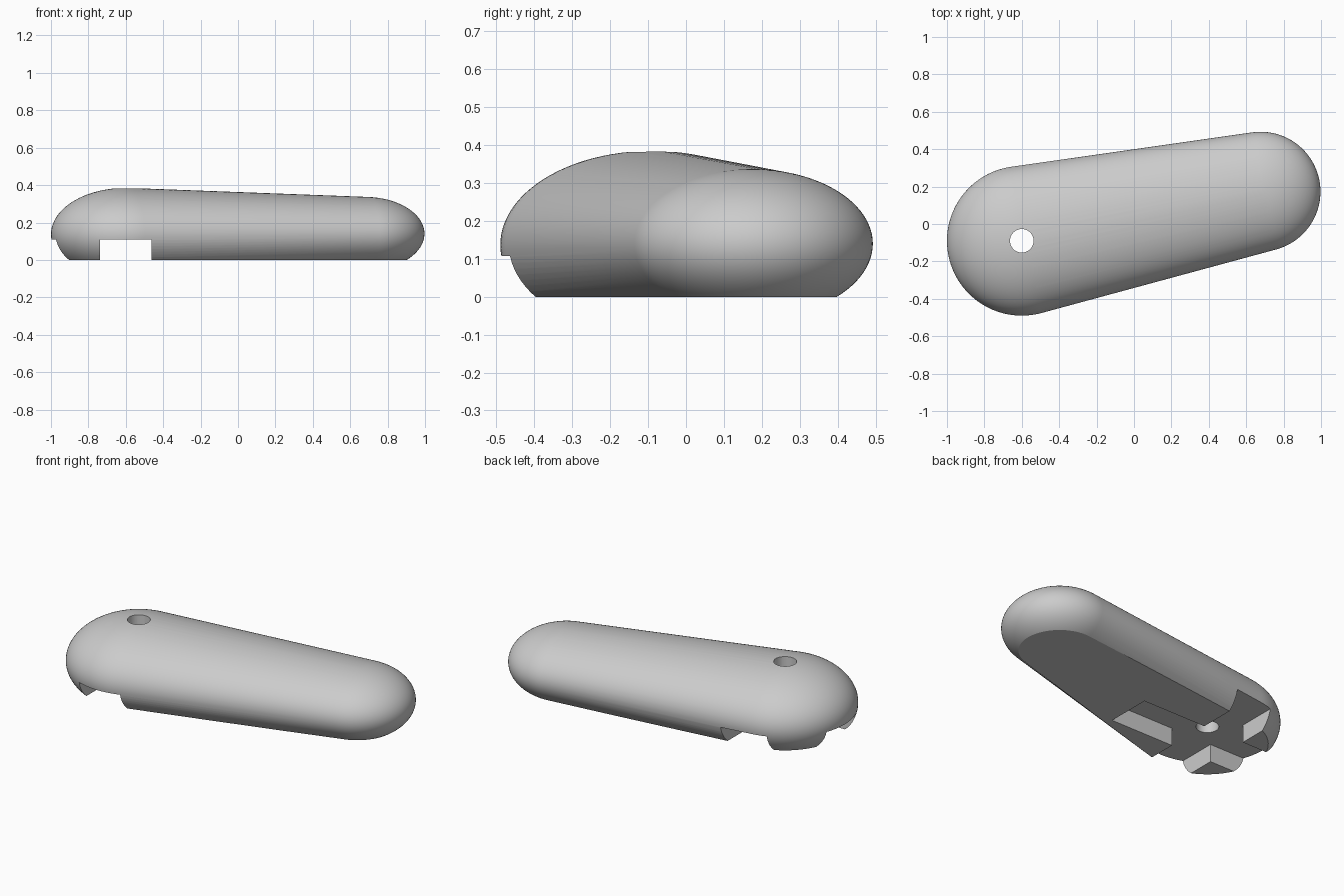
import bpy
import bmesh
from mathutils import Matrix, Vector

cube = bpy.data.objects.get("Cube")
if cube:
    bpy.data.objects.remove(cube, do_unlink=True)

PIVOT = Vector((-0.6, -0.09, 0.137))   # centre of the large end
TIP = Vector((0.677, 0.173, 0.14))     # centre of the small end
HALF, SLOT_TOP = 0.1375, 0.108         # slot half width and ceiling

grey = bpy.data.materials.new("grey plastic")
grey.use_nodes = True
grey.diffuse_color = (0.6, 0.6, 0.6, 1)
grey.node_tree.nodes["Principled BSDF"].inputs["Base Color"].default_value = (0.6, 0.6, 0.6, 1)


def add_object(name, bm):
    bmesh.ops.recalc_face_normals(bm, faces=bm.faces[:])
    mesh = bpy.data.meshes.new(name)
    bm.to_mesh(mesh)
    bm.free()
    obj = bpy.data.objects.new(name, mesh)
    bpy.context.collection.objects.link(obj)
    mesh.materials.append(grey)
    return obj


def prism(name, outline, bottom, top):
    bm = bmesh.new()
    face = bm.faces.new([bm.verts.new((x, y, bottom)) for x, y in outline])
    raised = bmesh.ops.extrude_face_region(bm, geom=[face], use_keep_orig=True)["geom"]
    verts = [g for g in raised if isinstance(g, bmesh.types.BMVert)]
    bmesh.ops.translate(bm, verts=verts, vec=(0, 0, top - bottom))
    return add_object(name, bm)


def cut(target, cutter):
    mod = target.modifiers.new(cutter.name, "BOOLEAN")
    mod.operation, mod.solver, mod.object = "DIFFERENCE", "EXACT", cutter
    bpy.ops.object.modifier_apply(modifier=mod.name)
    bpy.data.objects.remove(cutter, do_unlink=True)


# Handle body: two flattened balls wrapped in one clean skin
balls = bmesh.new()
for centre, radius, height in ((PIVOT, 0.4, 0.248), (TIP, 0.32, 0.197)):
    place = Matrix.Translation(centre) @ Matrix.Diagonal((radius, radius, height, 1))
    bmesh.ops.create_uvsphere(balls, u_segments=96, v_segments=48, radius=1, matrix=place)
skin = bmesh.new()
for vert in balls.verts:
    skin.verts.new(vert.co)
balls.free()
hull = bmesh.ops.convex_hull(skin, input=skin.verts[:])
inside = [g for g in hull["geom_interior"] if isinstance(g, bmesh.types.BMVert)]
bmesh.ops.delete(skin, geom=inside, context="VERTS")
body = add_object("handle_body", skin)
bpy.ops.object.select_all(action="DESELECT")
body.select_set(True)
bpy.context.view_layer.objects.active = body

# Flat underside
cut(body, prism("floor_cutter", [(-2, -2), (2, -2), (2, 2), (-2, 2)], -1, 0))

# Crossed slots under the large end, open at three sides
x0, x1 = PIVOT.x - HALF, PIVOT.x + HALF
y0, y1 = PIVOT.y - HALF, PIVOT.y + HALF
end = -0.035
cross = [(x0, -1), (x1, -1), (x1, y0), (end, y0), (end, y1), (x1, y1),
         (x1, 1), (x0, 1), (x0, y1), (-2, y1), (-2, y0), (x0, y0)]
cut(body, prism("cross_slot", cross, -0.2, SLOT_TOP))

# Screw hole
bm = bmesh.new()
bmesh.ops.create_cone(bm, cap_ends=True, segments=48, radius1=0.063, radius2=0.063,
                      depth=2, matrix=Matrix.Translation(PIVOT))
cut(body, add_object("screw_hole", bm))

bpy.ops.object.shade_smooth_by_angle(angle=0.5)
